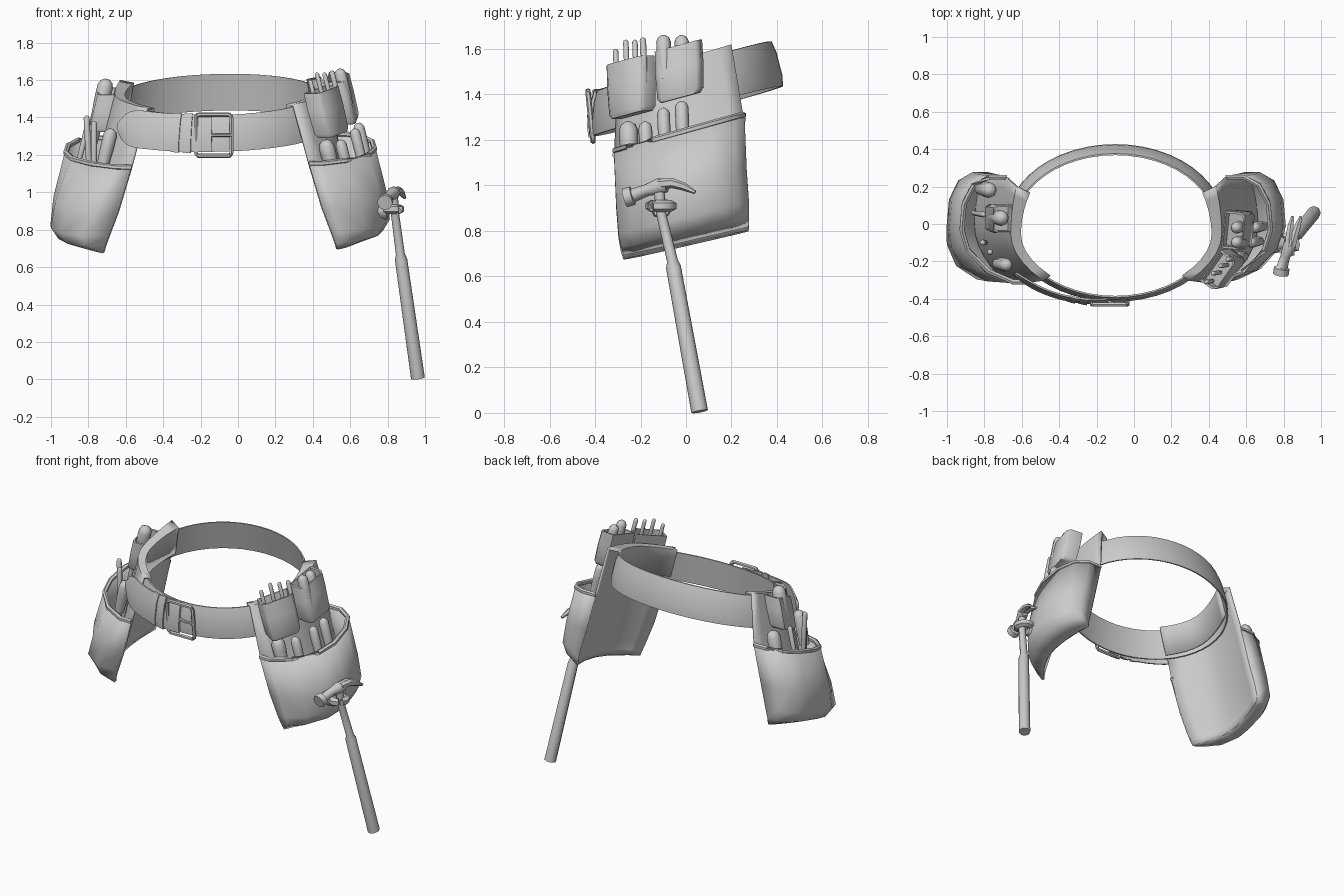
import bpy, bmesh
from math import sin, cos, pi, radians
from mathutils import Vector as V

if "Cube" in bpy.data.objects:
    bpy.data.objects.remove(bpy.data.objects["Cube"])


def loft(name, rows, closed=False, loop=False, caps=False, thick=0):
    """Skin rows of points; closed joins each row, loop joins last row to first."""
    bm = bmesh.new()
    vs = [[bm.verts.new(p) for p in r] for r in rows]
    n = len(rows[0])
    for i in range(len(rows) if loop else len(rows) - 1):
        a, b = vs[i], vs[(i + 1) % len(rows)]
        for j in range(n if closed else n - 1):
            k = (j + 1) % n
            bm.faces.new((a[j], a[k], b[k], b[j]))
    if caps:
        bm.faces.new(vs[0])
        bm.faces.new(vs[-1])
    bmesh.ops.remove_doubles(bm, verts=bm.verts, dist=0.0005)
    bmesh.ops.recalc_face_normals(bm, faces=bm.faces)
    me = bpy.data.meshes.new(name)
    bm.to_mesh(me)
    bm.free()
    ob = bpy.data.objects.new(name, me)
    bpy.context.collection.objects.link(ob)
    if thick:
        m = ob.modifiers.new("thickness", 'SOLIDIFY')
        m.thickness, m.offset = thick, 0
    return ob


def tube(name, pts, radii, n=8, loop=False):
    pts = [V(p) for p in pts]
    if not isinstance(radii, (list, tuple)):
        radii = [radii] * len(pts)
    rows, m = [], len(pts)
    for i, p in enumerate(pts):
        a = pts[(i - 1) % m] if loop else pts[max(i - 1, 0)]
        b = pts[(i + 1) % m] if loop else pts[min(i + 1, m - 1)]
        t = (b - a).normalized()
        ref = V((1, 0, 0)) if abs(t.x) < 0.8 else V((0, 1, 0))
        u = t.cross(ref).normalized()
        w = t.cross(u)
        rows.append([p + radii[i] * (u * cos(2 * pi * k / n) + w * sin(2 * pi * k / n)) for k in range(n)])
    return loft(name, rows, closed=True, loop=loop, caps=not loop)


def rod(name, top, r, length, up):
    """Round-ended tool handle standing in a pouch."""
    top, up = V(top), V(up).normalized()
    prof = [(length, .85), (length * .5, 1), (r * .9, 1), (r * .3, .75), (0, .3)]
    tube(name, [top - up * d for d, _ in prof], [r * k for _, k in prof])


# ---- belt: tilted elliptical band, leaning more at the back ----
def belt_pt(ang, off, h):
    s, c = sin(ang), cos(ang)
    return V((-.1 + (.552 + off) * c - .2 * c * h, (.393 + off) * s - (.08 + .17 * s) * h,
              1.425 + .11 * s + .012 * c + .98 * h))


def strip(name, a0, a1, n, h, off, th, loop=False, round_end=False, flare=0):
    rows = []
    for i in range(n if loop else n + 1):
        f = i / n
        a, k, o = radians(a0 + (a1 - a0) * f), h, off + flare * f
        if round_end and f > .75:
            k = h * max(.25, (1 - ((f - .75) / .25) ** 2) ** .5)
        rows.append([belt_pt(a, o, -k), belt_pt(a, o + th * .5, -k), belt_pt(a, o + th, -k * .5),
                     belt_pt(a, o + th, k * .5), belt_pt(a, o + th * .5, k), belt_pt(a, o, k)])
    loft(name, rows, closed=True, loop=loop, caps=not loop)


strip("belt", 0, 360, 48, .1, 0, .018, loop=True)
strip("belt_tongue", 266, 213, 16, .102, .012, .018, round_end=True, flare=.07)
strip("belt_keeper_inner", 255.5, 251, 2, .107, .03, .022)
strip("belt_keeper_outer", 249.5, 245, 2, .107, .036, .022)

# ---- buckle frame and prong ----
frame = []
for cx, cz, q in ((.075, .093, 0), (-.075, .093, 1), (-.075, -.093, 2), (.075, -.093, 3)):
    for k in range(4):
        a = pi / 2 * (q + k / 3)
        x, h = cx + .02 * cos(a), cz + .02 * sin(a)
        frame.append((-.13 + x, -.42 - .1 * h, 1.305 + .98 * h))
tube("buckle_frame", frame, .012, 6, loop=True)
tube("buckle_prong", [(-.15, -.415, 1.305), (-.09, -.428, 1.305), (-.035, -.425, 1.305)], .009, 6)

# ---- big pouches; the left one mirrors the right with an offset ----
# height, y-slope, x centre, front sag, back sag, front y, back y
PLATE = [(1.36, .28, .46, .15, .05, -.28, .19), (1.55, .30, .42, .16, .05, -.28, .17),
         (1.555, .30, .465, .17, .03, -.30, .20), (1.24, .28, .54, .16, .05, -.31, .25),
         (1.0, .27, .60, .15, .05, -.30, .26), (.86, .25, .64, .14, .05, -.29, .27),
         (.80, .24, .655, .135, .05, -.28, .27), (.76, .23, .66, .13, .05, -.27, .27)]
DEPTH = [.19, .19, .165, .115, 0]
ROUND = [(-1, 0), (-1, .35), (-.8, .75), (-.4, .95)]
BOXY = [(-1, 0), (-1, .9), (-.75, 1.18), (-.35, 1.1)]
BACK = [(0, 1), (.5, 1), (.85, .85), (1, .5), (1, 0)]


def section(sec, side, profile, depth):
    z0, sl, xc, sf, sb, y0, y1 = sec
    out = []
    for a, b in profile:
        y = (y0 + y1) / 2 + a * (y1 - y0) / 2
        x = xc - (sf if a < 0 else sb) * a * a + depth * b
        out.append(V((x, y, z0 + sl * y)) if side > 0 else V((-x - .19, y, z0 + sl * y - .02)))
    return out


for side, word in ((1, "right"), (-1, "left")):
    flat = [(-1 + i / 5, 0) for i in range(11)]
    loft(word + "_backing_plate", [section(s, side, flat, 0) for s in PLATE], thick=.014)
    rows = []
    for i, (s, d) in enumerate(zip(PLATE[3:], DEPTH)):
        k = 0 if side > 0 else min(1, .1 + i * .6)  # left pouch squares off lower down
        front = [(a + (c - a) * k, b + (e - b) * k) for (a, b), (c, e) in zip(ROUND, BOXY)]
        rows.append(section(s, side, front + BACK, d))
    loft(word + "_pouch", rows, thick=.014)
    tube(word + "_pouch_rim", rows[0], .015, 6)


# ---- small tool pockets on the plates ----
def pocket(name, loc, yaw, w, d, h, up):
    a, loc, up = radians(yaw), V(loc), V(up)
    u = V((-sin(a), cos(a), .27 * cos(a)))
    v = V((cos(a), sin(a), 0))
    shape = [(-1, -1), (1, -1), (1, .6), (.8, 1), (-.8, 1), (-1, .6)]
    rows = [[loc + u * x * w / 2 * k + v * y * d / 2 * k + up * c * h for x, y in shape]
            for c, k in ((-.5, .84), (-.42, .97), (.1, 1.02), (.5, 1), (.5, .88), (.2, .85))]
    loft(name, rows, closed=True, caps=True)


UP_R, UP_L = (-.25, -.04, 1), (.25, -.04, 1)
pocket("right_front_pocket", (.48, -.245, 1.43), -35, .2, .1, .24, UP_R)
pocket("right_back_pocket", (.56, -.03, 1.5), -6, .2, .11, .23, UP_R)
pocket("left_pocket", (-.725, .03, 1.44), 180, .15, .1, .2, UP_L)

# ---- tools: top position, radius, length, lean ----
TOOLS = [((.465, -.255, 1.28), .042, .16, UP_R), ((.545, -.18, 1.28), .03, .18, UP_R),
         ((.62, -.1, 1.34), .028, .22, UP_R), ((.64, -.02, 1.37), .03, .22, UP_R),
         ((.385, -.31, 1.6), .012, .18, UP_R), ((.42, -.265, 1.64), .012, .2, UP_R),
         ((.46, -.225, 1.64), .012, .2, UP_R), ((.5, -.19, 1.65), .014, .2, UP_R),
         ((.54, -.1, 1.66), .032, .2, UP_R), ((.54, -.02, 1.66), .032, .2, UP_R),
         ((-.81, -.1, 1.41), .016, .35, (-.05, 0, 1)), ((-.77, -.15, 1.38), .016, .35, (0, 0, 1)),
         ((-.675, -.22, 1.34), .036, .22, UP_L), ((-.8, .05, 1.37), .015, .25, UP_L),
         ((-.765, .18, 1.38), .042, .22, UP_L), ((-.70, .03, 1.605), .042, .2, UP_L)]
for i, t in enumerate(TOOLS):
    rod("tool_%02d" % (i + 1), *t)

# ---- hammer hanging from a loop on the right pouch ----
tube("hammer_handle", [(.962, .06, .006), (.872, -.055, .64), (.868, -.06, .67), (.84, -.11, .88), (.83, -.12, 1.0)],
     [.037, .033, .024, .022, .024], 8)
tube("hammer_head", [(.785, -.27, .945), (.79, -.235, .955), (.792, -.23, .957), (.81, -.17, .98), (.83, -.12, .995),
                     (.84, -.085, 1.0)], [.042, .042, .03, .026, .036, .03], 8)
for i, s in enumerate((-1, 1)):
    tube("hammer_claw_%d" % (i + 1), [(.835 + s * .008, -.12, 1.005), (.845 + s * .014, -.06, 1.01),
                                      (.857 + s * .019, -.01, .995), (.87 + s * .022, .04, .97)],
         [.024, .022, .018, .008], 6)
tube("hammer_loop", [(.825 + .04 * cos(k * pi / 6), -.11 + .045 * sin(k * pi / 6), .91) for k in range(12)],
     .026, 6, loop=True)
tube("hammer_loop_mount", [(.74, -.1, .9), (.8, -.11, .9)], [.06, .04], 8)

# ---- shading ----
bpy.ops.object.select_all(action='SELECT')
bpy.context.view_layer.objects.active = bpy.data.objects["belt"]
bpy.ops.object.shade_smooth_by_angle(angle=radians(50))
